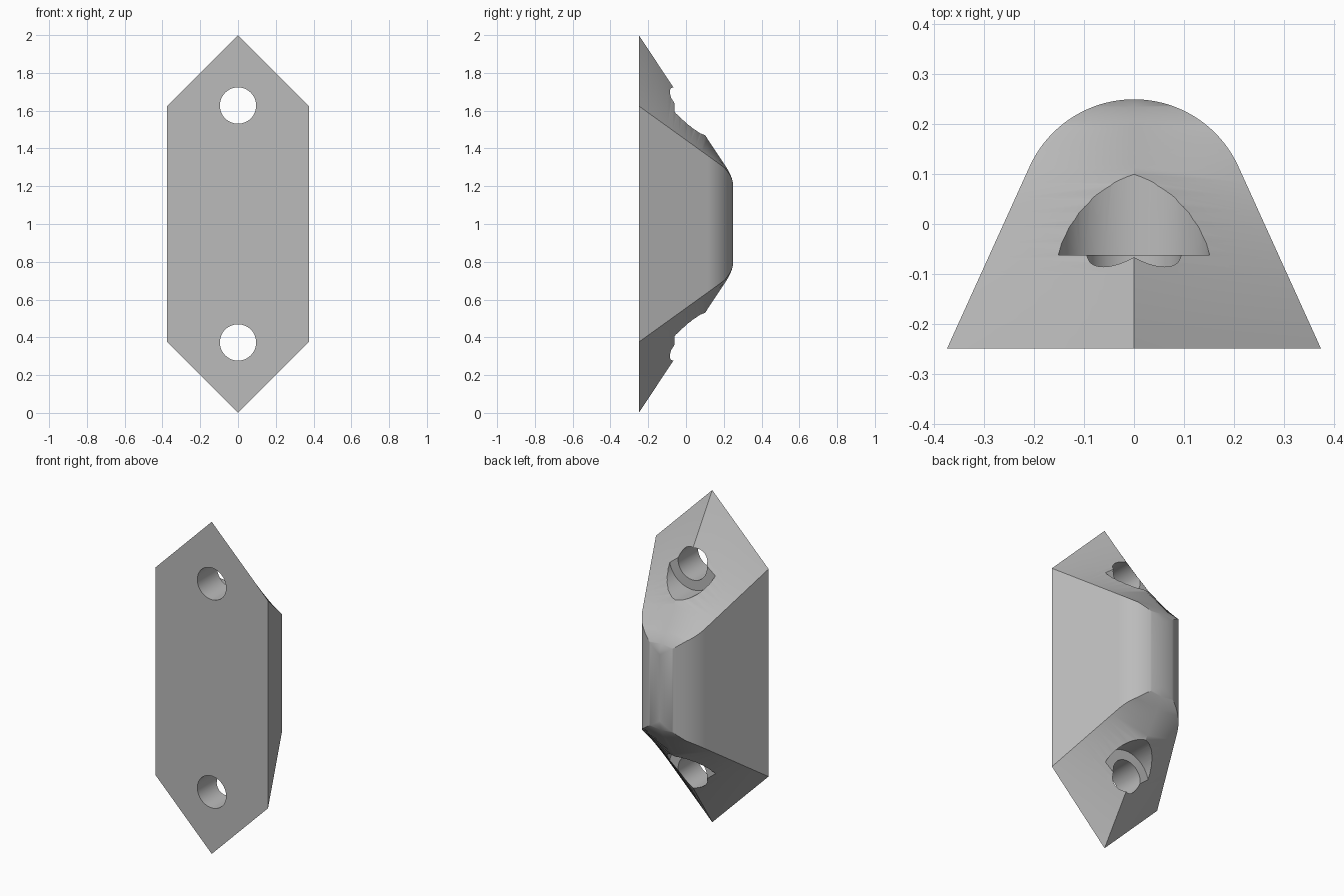
import bpy, bmesh, math
from mathutils import Matrix, Vector

if "Cube" in bpy.data.objects:
    bpy.data.objects.remove(bpy.data.objects["Cube"], do_unlink=True)

FRONT, BACK = -0.25, 0.25
ARC_R, ARC_Y = 0.23, 0.02
LEAN = math.radians(24)
ROUND_Y = 0.20
HOLE_Z = 0.627          # hole distance from mid height

grey = bpy.data.materials.new("plain_grey")
grey.use_nodes = True
colour = (0.5, 0.5, 0.5, 1)
grey.diffuse_color = colour
grey.node_tree.nodes["Principled BSDF"].inputs["Base Color"].default_value = colour


def half_height(y, base, slope):
    """Straight slope from the mounting face, rounded over near the back."""
    z = base - slope * (min(y, ROUND_Y) - FRONT)
    if y <= ROUND_Y:
        return z
    u = 1 - math.sqrt(max(0, 1 - (y - ROUND_Y) / (BACK - ROUND_Y)))
    return z * (1 - u) ** 2 + 0.5 * u * (1 - u) + 0.2 * u * u


# Width profile: leaning flat sides, then a round back
tangent_y = ARC_Y + ARC_R * math.sin(LEAN)
tangent_w = ARC_R * math.cos(LEAN)
profile = []
for i in range(12):
    t = i / 12
    profile.append((FRONT + t * (tangent_y - FRONT), 0.375 + t * (tangent_w - 0.375)))
for i in range(33):
    a = LEAN + (math.pi / 2 - LEAN) * i / 32
    profile.append((ARC_Y + ARC_R * math.sin(a), ARC_R * math.cos(a)))

# Body: six-sided sections joined from front to back
bm = bmesh.new()
rings = []
for y, w in profile:
    side = half_height(y, 0.625, 0.72)
    tip = half_height(y, 1.0, 1.51)
    outline = [(0, tip), (w, side), (w, -side), (0, -tip), (-w, -side), (-w, side)]
    rings.append([bm.verts.new((x, y, 1 + z)) for x, z in outline])
bm.faces.new(rings[0])
for a, b in zip(rings, rings[1:]):
    for i in range(6):
        j = (i + 1) % 6
        bm.faces.new((a[i], a[j], b[j], b[i]))
bmesh.ops.remove_doubles(bm, verts=bm.verts, dist=0.0001)
bmesh.ops.triangulate(bm, faces=[f for f in bm.faces if len(f.verts) == 4])
bmesh.ops.recalc_face_normals(bm, faces=bm.faces)
mesh = bpy.data.meshes.new("cleat_body")
bm.to_mesh(mesh)
bm.free()
mesh.materials.append(grey)
body = bpy.data.objects.new("cleat_body", mesh)
bpy.context.collection.objects.link(body)
bpy.context.view_layer.objects.active = body
body.select_set(True)


def bore(radius, y0, y1, z):
    """Cut a round bore along y out of the body."""
    cm = bmesh.new()
    place = Matrix.Translation(Vector((0, (y0 + y1) / 2, z))) @ Matrix.Rotation(math.pi / 2, 4, 'X')
    bmesh.ops.create_cone(cm, cap_ends=True, segments=64, radius1=radius,
                          radius2=radius, depth=y1 - y0, matrix=place)
    data = bpy.data.meshes.new("bore_cutter")
    cm.to_mesh(data)
    cm.free()
    data.materials.append(grey)
    cutter = bpy.data.objects.new("bore_cutter", data)
    cutter.hide_render = True
    bpy.context.collection.objects.link(cutter)
    mod = body.modifiers.new("bore", 'BOOLEAN')
    mod.operation = 'DIFFERENCE'
    mod.solver = 'EXACT'
    mod.object = cutter
    bpy.ops.object.modifier_apply(modifier=mod.name)
    bpy.data.objects.remove(cutter, do_unlink=True)


# Screw holes with screw-head recesses, top and bottom
for sign in (1, -1):
    z = 1 + sign * HOLE_Z
    bore(0.155, -0.062, 0.5, z)
    bore(0.096, -0.5, 0.5, z)

bpy.ops.object.shade_smooth_by_angle(angle=math.radians(30))
